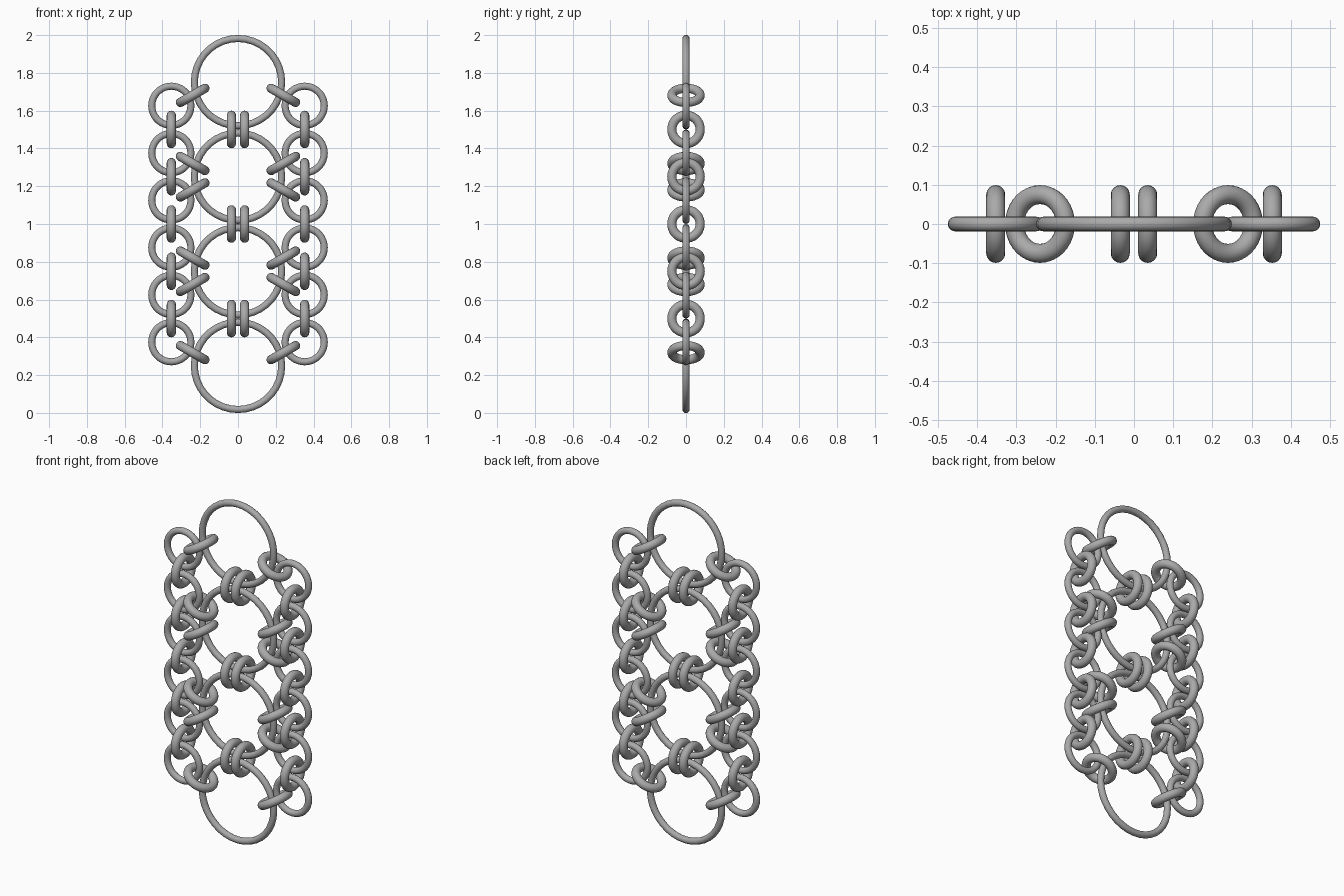
import bpy
from math import radians

# Remove the default cube
cube = bpy.data.objects.get("Cube")
if cube:
    bpy.data.objects.remove(cube, do_unlink=True)

# Single steel colour
steel = bpy.data.materials.new("grey_steel")
steel.use_nodes = True
colour = (0.4, 0.4, 0.4, 1)
steel.diffuse_color = colour
steel.node_tree.nodes["Principled BSDF"].inputs["Base Color"].default_value = colour

MID = 1.0       # height of the weave's centre
PITCH = 0.5007  # spacing of the large rings
SIDE_X = 0.353  # side chain offset


def ring(name, x, z, rot, major, minor, segments):
    bpy.ops.mesh.primitive_torus_add(
        major_radius=major, minor_radius=minor,
        major_segments=segments, minor_segments=16,
        location=(x, 0, z), rotation=[radians(a) for a in rot])
    obj = bpy.context.object
    obj.name = name
    obj.data.materials.append(steel)
    bpy.ops.object.shade_smooth()
    return obj


def connector(name, x, z, tilt):
    return ring(name, x, z, (0, tilt, 0), 0.075, 0.0243, 36)


# Central column of large rings
for i in range(4):
    z = MID + (i - 1.5) * PITCH
    ring("large_ring", 0, z, (90, 0, 0), 0.231, 0.0187, 36)

    # Slanted connectors tying the large rings to the side chains
    for up in (-1, 1):
        if (i, up) in ((0, -1), (3, 1)):
            continue
        for side in (-1, 1):
            connector("slanted_connector", side * 0.24, z + up * 0.07, -30 * side * up)

# Paired connectors between the large rings
for i in (-1, 0, 1):
    for side in (-1, 1):
        connector("centre_connector", side * 0.035, MID + i * PITCH, 90)

# Side chains of small rings and upright connectors
for side in (-1, 1):
    for i in range(6):
        ring("small_ring", side * SIDE_X, MID + (i - 2.5) * PITCH / 2,
             (90, 0, 0), 0.1037, 0.0187, 36)
    for i in range(-2, 3):
        connector("side_connector", side * SIDE_X, MID + i * PITCH / 2, 90)

bpy.ops.object.select_all(action='DESELECT')
